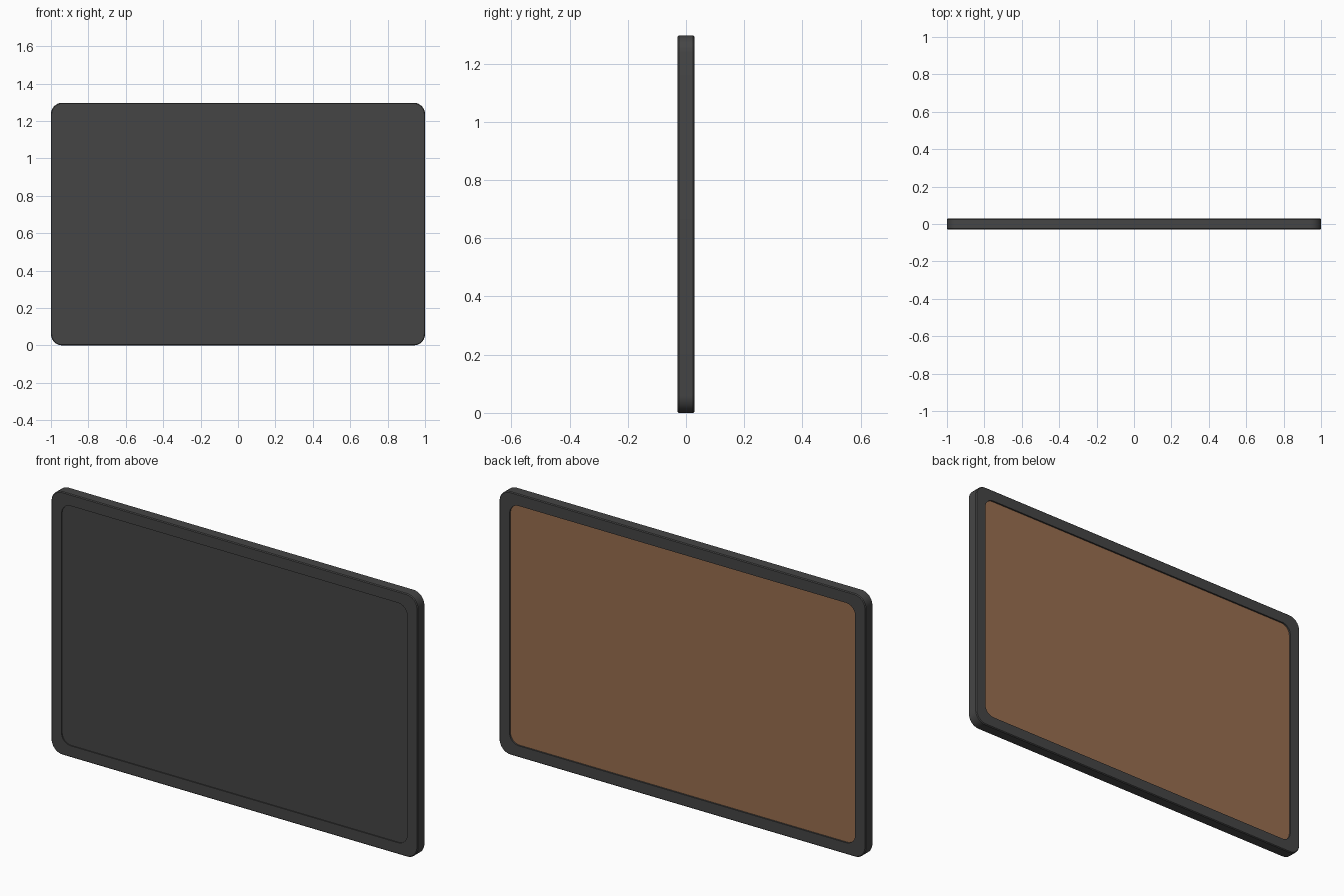
import bpy, bmesh, math

if "Cube" in bpy.data.objects:
    bpy.data.objects.remove(bpy.data.objects["Cube"])

W, H, T = 2.0, 1.297, 0.057      # overall width, height, thickness
BORDER = 0.057                   # frame width
ZC = H / 2


def material(name, rgb):
    m = bpy.data.materials.new(name)
    m.diffuse_color = (*rgb, 1)
    m.use_nodes = True
    m.node_tree.nodes["Principled BSDF"].inputs["Base Color"].default_value = m.diffuse_color
    return m


dark = material("charcoal plastic", (0.060, 0.060, 0.060))
brown = material("brown board", (0.315, 0.155, 0.078))


def outline(w, h, r, seg=8):
    """Rounded rectangle in x, z."""
    pts = []
    for k, (sx, sz) in enumerate([(1, 1), (-1, 1), (-1, -1), (1, -1)]):
        for i in range(seg + 1):
            a = math.pi / 2 * (k + i / seg)
            pts.append((sx * (w / 2 - r) + r * math.cos(a),
                        ZC + sz * (h / 2 - r) + r * math.sin(a)))
    return pts


def loft(name, rings, mat, closed):
    """Skin rounded outlines (inset, radius, y); closed joins last to first."""
    bm = bmesh.new()
    loops = [[bm.verts.new((x, y, z))
              for x, z in outline(W - 2 * d, H - 2 * d, r)]
             for d, r, y in rings]
    n = len(loops[0])
    pairs = list(zip(loops, loops[1:]))
    if closed:
        pairs.append((loops[-1], loops[0]))
    else:
        bm.faces.new(loops[0])
        bm.faces.new(loops[-1])
    for a, b in pairs:
        for i in range(n):
            j = (i + 1) % n
            bm.faces.new((a[i], a[j], b[j], b[i]))
    bmesh.ops.recalc_face_normals(bm, faces=bm.faces)
    me = bpy.data.meshes.new(name)
    bm.to_mesh(me)
    bm.free()
    me.materials.append(mat)
    ob = bpy.data.objects.new(name, me)
    bpy.context.collection.objects.link(ob)
    bpy.context.view_layer.objects.active = ob
    ob.select_set(True)
    bpy.ops.object.shade_smooth_by_angle(angle=math.radians(30))
    ob.select_set(False)


# Border frame with softened outer edges
b, y = 0.004, T / 2
loft("frame", [(b, 0.056, -y), (0, 0.06, -y + b), (0, 0.06, y - b),
               (b, 0.056, y), (BORDER, 0.05, y), (BORDER, 0.05, -y)],
     dark, True)

# Front and back panels, slightly recessed in the frame
loft("front_panel", [(BORDER, 0.05, -y + 0.005), (BORDER, 0.05, 0)], dark, False)
loft("back_panel", [(BORDER, 0.05, 0), (BORDER, 0.05, y - 0.008)], brown, False)
